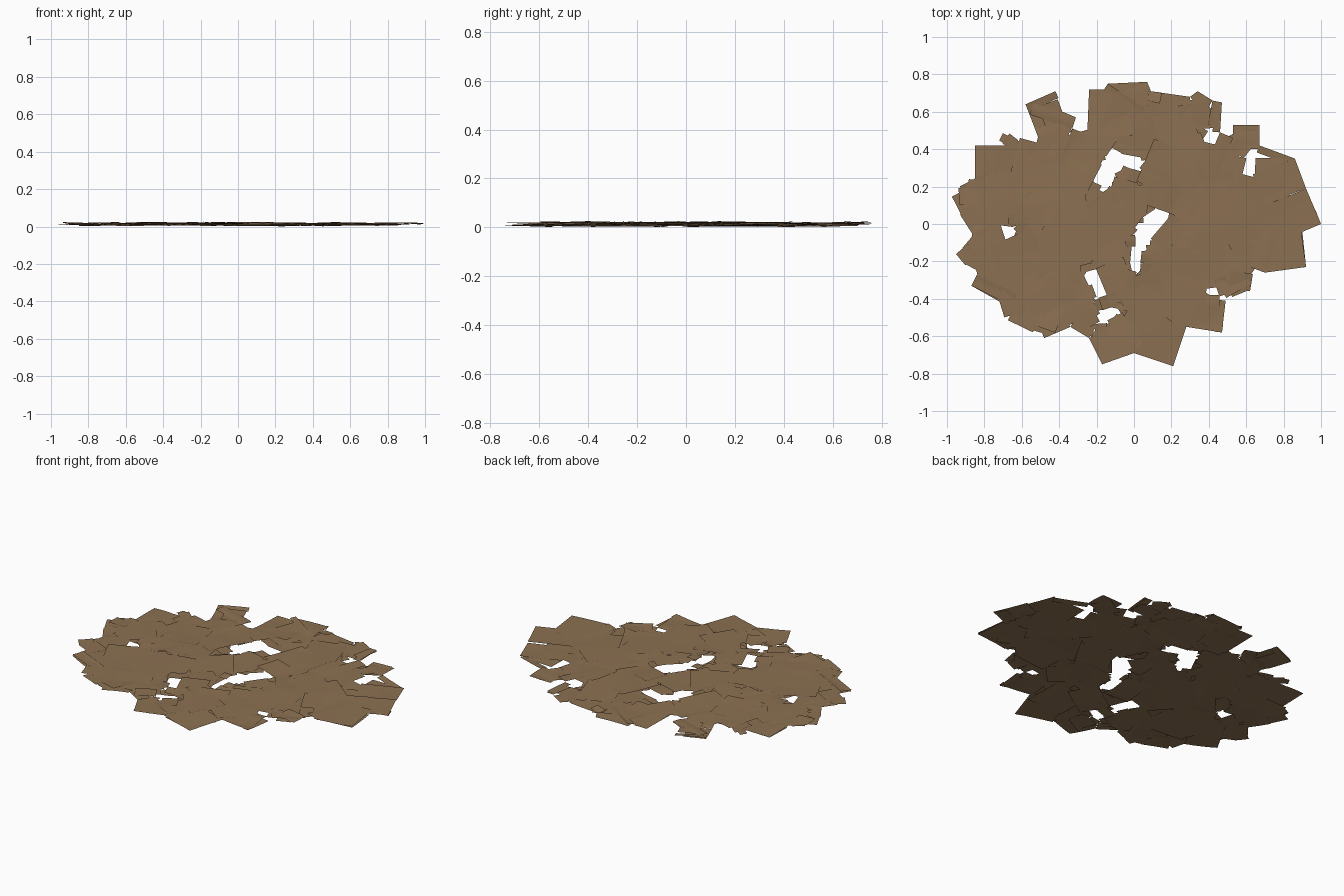
import bpy, math, random
from mathutils import Vector

cube = bpy.data.objects.get("Cube")
if cube:
    bpy.data.objects.remove(cube, do_unlink=True)
random.seed(11)


class Card:
    """A thin rectangle lying on the ground."""

    def __init__(self, centre, along, width, depth):
        self.centre, self.u = centre, along.normalized()
        self.v = Vector((-self.u.y, self.u.x))
        self.w, self.d = width, depth

    def at(self, s, t):
        return self.centre + self.u * (s * self.w / 2) + self.v * (t * self.d / 2)

    def covers(self, p):
        r = p - self.centre
        return abs(r.dot(self.u)) < self.w / 2 and abs(r.dot(self.v)) < self.d / 2

    def samples(self):
        steps = [k * 0.97 for k in (-1, -0.6, -0.2, 0.2, 0.6, 1)]
        return [self.at(s, t) for s in steps for t in steps]

    def fits(self):
        return (all(is_ground(p) for p in self.samples())
                and not any(self.covers(p) for p in gap_points))


def heading(angle):
    return Vector((math.cos(angle), math.sin(angle)))


# Ragged outer edge of the litter patch, clockwise
OUTLINE = [Vector(p) for p in (
    (-1, .2), (-.85, .25), (-.85, .42), (-.74, .42), (-.69, .51), (-.61, .46), (-.5, .43),
    (-.53, .51), (-.58, .64), (-.42, .71), (-.38, .6), (-.31, .57), (-.33, .51), (-.25, .48),
    (-.24, .72), (-.16, .72), (-.14, .75), (.07, .76), (.09, .71), (.3, .68), (.34, .71),
    (.42, .66), (.47, .65), (.46, .49), (.53, .46), (.53, .53), (.67, .53), (.67, .42),
    (.86, .35), (.92, .19), (1, 0), (.9, -.04), (.92, -.23), (.7, -.26), (.62, -.23),
    (.68, -.34), (.49, -.41), (.47, -.58), (.28, -.55), (.21, -.76), (0, -.69), (-.17, -.75),
    (-.24, -.61), (-.34, -.55), (-.48, -.61), (-.75, -.48), (-.71, -.42), (-.87, -.33),
    (-.84, -.27), (-.97, -.17), (-.86, -.06), (-.93, .05))]

# Gaps through which the ground shows: centre, length, width, angle
GAPS = [Card(Vector((x, y)), heading(math.radians(angle)), length, width)
        for x, y, length, width, angle in (
    (-.13, .3, .2, .08, 60), (.01, .33, .06, .03, 20), (.09, -.01, .18, .08, 50),
    (.02, -.15, .2, .03, 85), (-.67, -.04, .05, .04, 0), (-.2, -.32, .14, .05, 110),
    (-.15, -.49, .08, .05, 30), (.62, .32, .12, .04, 80), (.42, -.36, .04, .03, 0),
    (.4, .47, .06, .02, 80))]
gap_points = [p for gap in GAPS for p in gap.samples()]


def is_ground(p):
    """True where the patch is covered: within the outline and clear of every gap."""
    hit = False
    a = OUTLINE[-1]
    for b in OUTLINE:
        if (a.y > p.y) != (b.y > p.y) and p.x < (b.x - a.x) * (p.y - a.y) / (b.y - a.y) + a.x:
            hit = not hit
        a = b
    return hit and not any(gap.covers(p) for gap in GAPS)


# Edge cards sit flush against each side of the outline
edge_cards = []
for a, b in zip(OUTLINE, OUTLINE[1:] + OUTLINE[:1]):
    side = b - a
    inward = Vector((side.y, -side.x)).normalized()
    for depth in (0.24, 0.18, 0.13, 0.08, 0.04):
        card = Card((a + b) / 2 + inward * depth / 2, side, side.length, depth)
        if card.fits():
            edge_cards.append(card)
            break

# Inner cards are scattered, then shrink to fill whatever is still bare
STEP = 0.022
bare = [Vector((i * STEP, j * STEP)) for i in range(-46, 47) for j in range(-35, 36)]
bare = [p for p in bare if is_ground(p) and not any(c.covers(p) for c in edge_cards)]
inner_cards = []
TRIES = 5000
SCATTERED = 350
for i in range(TRIES):
    if not bare:
        break
    size = 0.25 - 0.19 * i / TRIES
    if i < SCATTERED:
        spot = heading(random.uniform(0, math.tau)) * math.sqrt(random.random())
        centre = Vector((0.92 * spot.x, 0.68 * spot.y))
    else:
        nudge = Vector((random.uniform(-1, 1), random.uniform(-1, 1)))
        centre = random.choice(bare) + nudge * size * 0.4
    card = Card(centre, heading(random.uniform(0, math.tau)), size, size * random.uniform(0.7, 1))
    if not card.fits():
        continue
    left = [p for p in bare if not card.covers(p)]
    if i < SCATTERED or len(left) < len(bare):
        inner_cards.append(card)
        bare = left

# Dry brown colour
brown = bpy.data.materials.new("dry_brown")
brown.use_nodes = True
colour = (0.26, 0.162, 0.083, 1)
brown.diffuse_color = colour
shader = next(n for n in brown.node_tree.nodes if n.type == "BSDF_PRINCIPLED")
shader.inputs["Base Color"].default_value = colour
shader.inputs["Roughness"].default_value = 0.9


def build(name, cards):
    """Join cards into one mesh, each gently curled and tilted."""
    verts, faces = [], []
    for card in cards:
        dome = 1 - card.centre.length
        base = random.uniform(0.007 - 0.003 * dome, 0.019 + 0.003 * dome)
        tilt_s, tilt_t = random.uniform(-0.003, 0.003), random.uniform(-0.003, 0.003)
        curl = random.uniform(-0.003, 0.003)
        first = len(verts)
        for k in range(5):
            s = k / 2 - 1
            for t in (-1, 1):
                p = card.at(s, t)
                z = base + tilt_s * s + tilt_t * t + curl * (s * s - 0.5)
                verts.append((p.x, p.y, max(0, z)))
        for k in range(4):
            n = first + 2 * k
            faces.append((n, n + 2, n + 3, n + 1))
    mesh = bpy.data.meshes.new(name)
    mesh.from_pydata(verts, [], faces)
    mesh.materials.append(brown)
    mesh.shade_smooth()
    obj = bpy.data.objects.new(name, mesh)
    bpy.context.collection.objects.link(obj)


build("edge_cards", edge_cards)
build("inner_cards", inner_cards)
